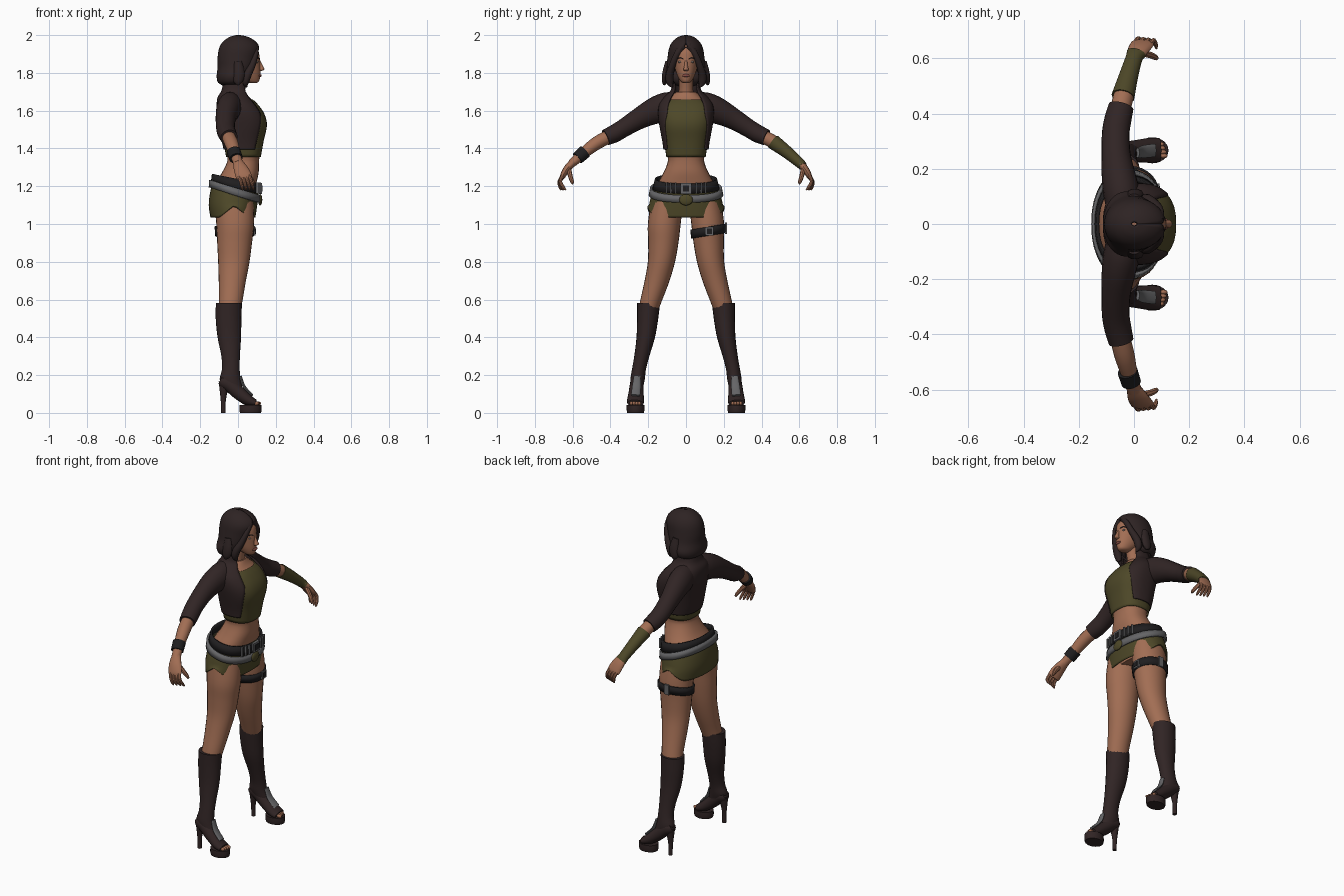
import bpy, bmesh, math
from mathutils import Vector


def material(name, r, g, b):
    m = bpy.data.materials.new(name)
    m.diffuse_color = (r, g, b, 1)
    return m


SKIN = material("tan skin", 0.36, 0.155, 0.088)
GREEN = material("olive cloth", 0.075, 0.064, 0.021)
JACKET = material("dark brown cloth", 0.030, 0.018, 0.018)
HAIR = material("dark hair", 0.027, 0.017, 0.017)
BLACK = material("black leather", 0.014, 0.013, 0.014)
METAL = material("grey metal", 0.13, 0.13, 0.135)
LIP = material("lips", 0.25, 0.075, 0.06)
EYE = material("eye grey", 0.22, 0.18, 0.16)


def finish(ob, mat, angle=40):
    ob.data.materials.clear()
    ob.data.materials.append(mat)
    bpy.ops.object.select_all(action='DESELECT')
    ob.select_set(True)
    bpy.context.view_layer.objects.active = ob
    bpy.ops.object.shade_smooth_by_angle(angle=math.radians(angle))
    return ob


def spline(pts, sub):
    """Catmull-Rom through rows of numbers."""
    out, last = [], len(pts) - 1
    for i in range(last):
        a, b, c, d = pts[max(i - 1, 0)], pts[i], pts[i + 1], pts[min(i + 2, last)]
        for k in range(sub):
            t = k / sub
            out.append([q + 0.5 * t * (r - p + t * (2*p - 5*q + 4*r - s + t * (3*(q - r) + s - p)))
                        for p, q, r, s in zip(a, b, c, d)])
    return out + [list(pts[-1])]


def tube(name, pts, mat, n=20, flat=False, e=2.0, sub=4, thick=0, edit=None):
    """Loft ellipses (x, y, z, radius along x, other radius, opening angle) along a path."""
    rows = spline([tuple(p) + (0,) * (6 - len(p)) for p in pts], sub)
    opened = any(r[5] for r in rows)
    m = n + 1 if opened else n
    verts, faces = [], []
    for i, r in enumerate(rows):
        d = Vector((0, 0, 1))
        if not flat:
            d = (Vector(rows[min(i + 1, len(rows) - 1)][:3]) - Vector(rows[max(i - 1, 0)][:3])).normalized()
        X = Vector((1, 0, 0))
        u = (X - d * X.dot(d)).normalized()
        v = d.cross(u)
        a0 = math.radians(max(r[5], 0))
        for j in range(m):
            t = a0 + (2 * math.pi - 2 * a0) * j / n
            c, s = math.cos(t), math.sin(t)
            c = math.copysign(abs(c) ** (2 / e), c)
            s = math.copysign(abs(s) ** (2 / e), s)
            p = Vector(r[:3]) + u * (r[3] * c) + v * (r[4] * s)
            verts.append(edit(p) if edit else p)
    for i in range(len(rows) - 1):
        for j in range(n):
            k = (j + 1) % m
            faces.append((i*m + j, i*m + k, (i+1)*m + k, (i+1)*m + j))
    if not opened and not thick:
        faces.append(tuple(reversed(range(m))))
        faces.append(tuple(range((len(rows) - 1) * m, len(rows) * m)))
    me = bpy.data.meshes.new(name)
    me.from_pydata(verts, [], faces)
    ob = bpy.data.objects.new(name, me)
    bpy.context.collection.objects.link(ob)
    if thick:
        mod = ob.modifiers.new("thickness", 'SOLIDIFY')
        mod.thickness, mod.offset = thick, -1
    return finish(ob, mat)


def body(name, rows, mat, grow=0, **kw):
    """Horizontal sections: z, back x, front x, half width, opening angle."""
    pts = [((r[1] + r[2]) / 2, 0, r[0], (r[2] - r[1]) / 2 + grow, r[3] + grow) + tuple(r[4:]) for r in rows]
    return tube(name, pts, mat, flat=True, **kw)


def ball(name, loc, size, mat):
    bpy.ops.mesh.primitive_uv_sphere_add(segments=14, ring_count=8, location=loc)
    ob = bpy.context.object
    ob.name, ob.scale = name, size
    return finish(ob, mat)


def box(name, loc, size, mat):
    bpy.ops.mesh.primitive_cube_add(size=1, location=loc)
    ob = bpy.context.object
    ob.name, ob.scale = name, size
    return finish(ob, mat)


def side(pts, s):
    return [(p[0], p[1] * s) + tuple(p[2:]) for p in pts]


# torso, tank top and open jacket
chest = [(1.355, -.06, .118, .101), (1.44, -.075, .133, .115), (1.52, -.09, .150, .133),
         (1.58, -.10, .138, .140), (1.63, -.105, .105, .130)]
body("torso", [(1.05, -.11, .06, .14), (1.14, -.13, .085, .17), (1.21, -.125, .10, .155), (1.27, -.09, .113, .124),
               (1.32, -.065, .115, .103)] + chest +
     [(1.67, -.095, .065, .09), (1.70, -.075, .045, .055)], SKIN, grow=-.004, n=28, e=2.3)
body("tank_top", chest + [(1.66, -.10, .075, .10)], GREEN, grow=.003, n=32, e=2.5, thick=.004)
body("jacket", [(1.395, -.068, .125, .112, 58), (1.44, -.078, .133, .118, 54), (1.52, -.09, .150, .133, 50),
                (1.58, -.10, .138, .140, 40), (1.63, -.105, .105, .135, 38), (1.67, -.10, .07, .11, 40),
                (1.705, -.08, .05, .075, 46), (1.745, -.072, .06, .066, 55)],
     JACKET, grow=.008, n=36, e=2.4, thick=.008)

# neck, head and face
tube("neck", [(-.015, 0, 1.66, .05, .05), (-.005, 0, 1.71, .042, .038), (.01, 0, 1.80, .045, .04)], SKIN)
body("head", [(1.747, .06, .10, .016), (1.757, .03, .112, .030), (1.79, -.02, .118, .048), (1.83, -.05, .118, .060),
              (1.87, -.058, .116, .066), (1.92, -.07, .106, .068), (1.96, -.06, .07, .05)], SKIN, n=24)
tube("nose", [(.112, 0, 1.865, .006, .006), (.121, 0, 1.835, .012, .010), (.125, 0, 1.818, .014, .015),
              (.116, 0, 1.81, .008, .010)], SKIN, n=10, flat=True)
ball("lips", (.115, 0, 1.786), (.010, .020, .008), LIP)
for s in (1, -1):
    ball("eye", (.102, .029 * s, 1.858), (.007, .014, .006), EYE)
    tube("eyebrow", side([(.113, .013, 1.873, .003, .003), (.106, .03, 1.880, .003, .004),
                          (.092, .046, 1.875, .003, .002)], s), HAIR, n=6)

# bobbed hair with face opening and loose front locks
body("hair", [(1.738, -.09, .02, .085, 48), (1.752, -.108, .045, .108, 44), (1.785, -.113, .058, .118, 42),
              (1.83, -.108, .092, .106, 40), (1.88, -.108, .107, .098, 36), (1.93, -.10, .115, .090, 14),
              (1.965, -.08, .095, .072, 0), (1.99, -.045, .055, .042, 0), (2.0, -.01, .012, .008, 0)],
     HAIR, n=32, thick=.014)
for s in (1, -1):
    tube("front_lock", side([(.095, .012, 1.945, .014, .016), (.094, .048, 1.90, .014, .016),
                             (.075, .072, 1.84, .018, .018), (.05, .086, 1.79, .022, .022),
                             (.04, .085, 1.75, .018, .02), (.045, .072, 1.725, .004, .005)], s), HAIR, n=10)
    tube("side_lock", side([(.0, .098, 1.86, .02, .012), (.005, .108, 1.80, .03, .018),
                            (.0, .112, 1.755, .025, .016), (.0, .118, 1.735, .004, .004)], s), HAIR, n=10)
ball("nape_hair", (-.055, 0, 1.775), (.055, .09, .05), HAIR)

# arms and hands
for s in (1, -1):
    tube("jacket_sleeve", side([(-.04, .05, 1.632, .058, .070), (-.045, .11, 1.617, .066, .078),
                                (-.055, .17, 1.598, .062, .070), (-.065, .25, 1.557, .053, .056),
                                (-.066, .33, 1.508, .050, .048), (-.058, .38, 1.478, .049, .047),
                                (-.047, .425, 1.458, .046, .043)], s), JACKET)
    tube("forearm", side([(-.055, .39, 1.472, .036, .036), (-.035, .475, 1.427, .037, .035),
                          (-.015, .55, 1.368, .029, .028), (.002, .605, 1.32, .026, .022)], s), SKIN, n=16)
    tube("palm", side([(.0, .598, 1.326, .027, .021), (.015, .63, 1.292, .038, .019),
                       (.03, .652, 1.255, .042, .015), (.034, .658, 1.24, .036, .010)], s), SKIN, n=16)
    for i in range(4):
        x = .002 + .019 * i
        tube("finger", side([(x, .652, 1.258, .010, .010), (x + .012, .671 - .002*i, 1.225, .009, .009),
                             (x + .020, .667 - .006*i, 1.195, .008, .008),
                             (x + .022, .660 - .008*i, 1.180, .004, .004)], s), SKIN, n=8, sub=3)
    tube("thumb", side([(.025, .622, 1.295, .014, .014), (.06, .612, 1.252, .012, .012),
                        (.078, .603, 1.225, .010, .010), (.084, .60, 1.212, .005, .005)], s), SKIN, n=8, sub=3)
tube("forearm_wrap", [(-.04, .462, 1.435, .042, .040), (-.02, .535, 1.38, .035, .033),
                      (.0, .60, 1.325, .031, .027), (.008, .618, 1.306, .036, .024)], GREEN)
tube("bracelet", [(-.023, -.535, 1.383, .037, .036), (-.010, -.575, 1.348, .036, .034)], BLACK)


# skirt with lifted side hem
def hem(p):
    if p.z < 1.10 and abs(p.y) > .1:
        p.z += (1.10 - p.z) * max(0, 1 - abs(p.x + .02) / .08)
    return p


body("skirt", [(1.215, -.135, .110, .158), (1.17, -.147, .110, .178), (1.10, -.155, .102, .196),
               (1.035, -.146, .092, .205)][::-1], GREEN, n=48, e=2.2, thick=.006, edit=hem)


# belts, sloping down to the front
def slope(k):
    def f(p):
        p.z -= k * p.x
        return p
    return f


body("upper_belt", [(1.185, -.145, .118, .178), (1.238, -.138, .116, .164)], BLACK, n=40, e=2.2, sub=1,
     thick=.012, edit=slope(.2))
body("lower_belt", [(1.148, -.155, .118, .198), (1.188, -.153, .118, .190)], METAL, n=40, e=2.2, sub=1,
     thick=.012, edit=slope(.3))
box("belt_buckle", (.119, 0, 1.188), (.014, .056, .056), METAL)
box("buckle_centre", (.124, 0, 1.188), (.010, .034, .034), BLACK)
ball("round_buckle", (.117, 0, 1.128), (.012, .036, .030), GREEN)
for s in (1, -1):
    for i in range(3):
        box("belt_loop", (.116 - .007 * i, s * (.055 + .025 * i), 1.19), (.012, .008, .058), METAL)

# legs and heeled boots
for s in (1, -1):
    tube("leg", side([(-.022, .10, 1.12, .105, .085), (-.015, .115, 1.0, .100, .087), (-.018, .12, .9, .092, .080),
                      (-.022, .130, .8, .083, .072), (-.030, .153, .7, .072, .066), (-.038, .183, .6, .063, .058),
                      (-.046, .20, .54, .06, .052)], s), SKIN, n=24, flat=True, )
    tube("boot_shaft", side([(-.048, .198, .582, .069, .061), (-.050, .203, .5, .068, .056),
                             (-.046, .213, .4, .062, .049), (-.039, .234, .3, .049, .040),
                             (-.038, .249, .23, .047, .037), (-.042, .256, .18, .055, .038),
                             (-.030, .26, .14, .052, .034)][::-1], s), JACKET, flat=True)
    tube("boot_foot", side([(-.092, .258, .175, .022, .024), (-.075, .259, .165, .034, .034),
                            (-.040, .261, .145, .037, .037), (.005, .264, .105, .036, .040),
                            (.055, .267, .066, .030, .045), (.092, .268, .050, .020, .043)], s), JACKET)
    tube("platform_sole", side([(.066, .267, 0, .055, .044), (.066, .267, .015, .059, .047),
                                (.066, .267, .042, .058, .047)], s), JACKET, n=24, flat=True, sub=2)
    tube("stiletto_heel", side([(-.077, .26, 0, .012, .012), (-.078, .26, .06, .013, .012),
                                (-.075, .259, .12, .022, .020), (-.068, .259, .165, .034, .030)], s),
         JACKET, n=14, flat=True)
    tube("instep_panel", side([(.013, .258, .195, .007, .018), (.032, .262, .140, .008, .023),
                               (.076, .267, .092, .007, .024)], s), METAL, n=12)
    for i in range(4):
        ball("toe", (.106 - .004 * i, s * (.247 + .014 * i), .05), (.016, .009, .011), SKIN)


# thigh strap on one leg
def strap_tilt(p):
    p.z += .16 * (p.y - .12)
    return p


tube("thigh_strap", [(-.018, .118, .938, .103, .091), (-.017, .117, .985, .107, .094)], BLACK, n=28, flat=True,
     sub=1, thick=.010, edit=strap_tilt)
box("strap_buckle", (.086, .125, .962), (.012, .042, .046), METAL)
box("strap_buckle_centre", (.090, .125, .962), (.010, .026, .028), BLACK)
box("strap_clip", (-.018, .211, .978), (.030, .010, .060), METAL)
